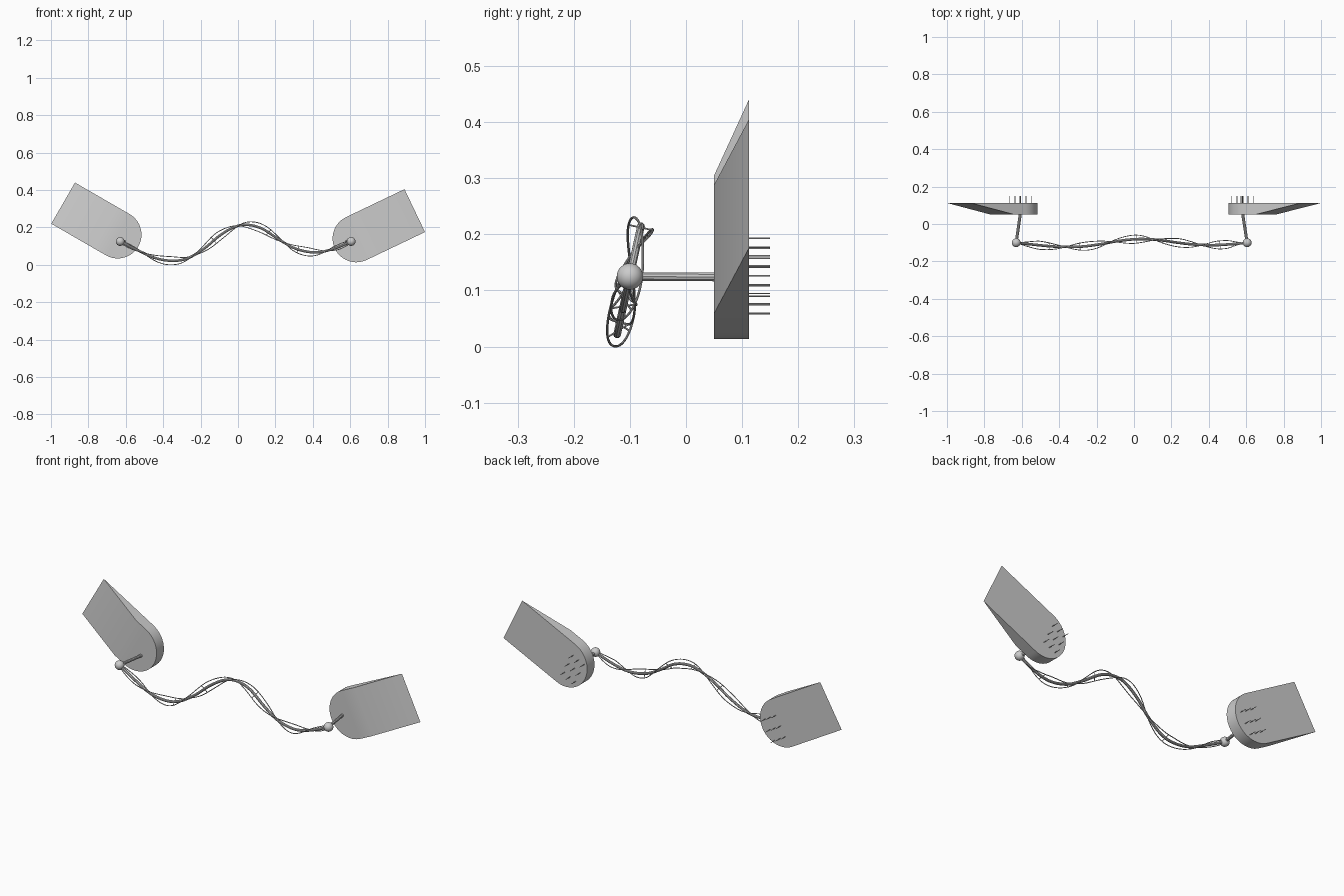
import bpy, bmesh, math
from mathutils import Vector

if "Cube" in bpy.data.objects:
    bpy.data.objects.remove(bpy.data.objects["Cube"])


def tube(name, pts, r, res=3):
    # round tube along a list of points
    cu = bpy.data.curves.new(name, 'CURVE')
    cu.dimensions = '3D'
    cu.bevel_depth = r
    cu.bevel_resolution = res
    cu.use_fill_caps = True
    sp = cu.splines.new('POLY')
    sp.points.add(len(pts) - 1)
    for p, c in zip(sp.points, pts):
        p.co = (*c, 1)
    ob = bpy.data.objects.new(name, cu)
    bpy.context.collection.objects.link(ob)
    bpy.ops.object.select_all(action='DESELECT')
    ob.select_set(True)
    bpy.context.view_layer.objects.active = ob
    bpy.ops.object.convert(target='MESH')
    bpy.ops.object.shade_smooth_by_angle()
    return ob


Y0, Y1, W, RAMP = 0.05, 0.112, 0.127, 0.27


def pad(name, start, axis, length):
    # wedge-ended slab with a round inner end; start = middle of the thin edge
    a = Vector((axis[0], 0, axis[1])).normalized()
    s = Vector((-a.z, 0, a.x))
    o = Vector((start[0], 0, start[1]))
    n = 32
    prof = [(RAMP, -W)]
    for i in range(n + 1):
        t = -math.pi / 2 + math.pi * i / n
        prof.append((length + W * math.cos(t), W * math.sin(t)))
    prof.append((RAMP, W))
    bm = bmesh.new()

    def v(u, w, y):
        return bm.verts.new(o + a * u + s * w + Vector((0, y, 0)))
    front = [v(u, w, Y0) for u, w in prof]
    back = [v(u, w, Y1) for u, w in prof]
    e0, e1 = v(0, -W, Y1), v(0, W, Y1)
    bm.faces.new(front)
    bm.faces.new([e0] + back + [e1])
    bm.faces.new([e0, e1, front[-1], front[0]])
    bm.faces.new([e0, front[0], back[0]])
    bm.faces.new([e1, back[-1], front[-1]])
    for i in range(len(prof) - 1):
        bm.faces.new([front[i], front[i + 1], back[i + 1], back[i]])
    bmesh.ops.recalc_face_normals(bm, faces=bm.faces)
    me = bpy.data.meshes.new(name)
    bm.to_mesh(me)
    bm.free()
    ob = bpy.data.objects.new(name, me)
    bpy.context.collection.objects.link(ob)
    bpy.ops.object.select_all(action='DESELECT')
    ob.select_set(True)
    bpy.context.view_layer.objects.active = ob
    bpy.ops.object.shade_smooth_by_angle()
    return a, s


# pads, rear pins, posts and ball joints
sides = [("left", (-0.935, 0.33), (0.866, -0.5), 0.337, (-0.63, 0.125), (-0.607, 0.126)),
         ("right", (0.945, 0.29), (-0.902, -0.431), 0.346, (0.605, 0.125), (0.58, 0.126))]
for name, start, axis, length, ball, pins in sides:
    a, s = pad(name + "_pad", start, axis, length)
    for i in (-1, 0, 1):
        for j in (-1, 0, 1):
            c = Vector((pins[0], 0, pins[1])) + a * 0.036 * i + s * 0.057 * j
            tube(name + "_pin", [(c.x, Y1 - 0.01, c.z), (c.x, 0.15, c.z)], 0.0015, 1)
    tube(name + "_post", [(ball[0], -0.1, ball[1]), (pins[0], Y0 + 0.01, 0.124)], 0.008)
    bpy.ops.mesh.primitive_uv_sphere_add(segments=32, ring_count=16, radius=0.0235,
                                         location=(ball[0], -0.1, ball[1]))
    bpy.context.object.name = name + "_ball"
    bpy.ops.object.shade_smooth()

# wavy core path lying in a tilted plane
ctrl = [(-.63, .125), (-.54, .08), (-.44, .036), (-.35, .022), (-.27, .035), (-.18, .088),
        (-.1, .155), (-.02, .202), (.05, .214), (.13, .193), (.22, .135), (.3, .09),
        (.38, .069), (.45, .07), (.53, .093), (.605, .125)]
P = [Vector((x, -0.1 + (z - 0.125) * 0.22, z)) for x, z in ctrl]
P = [2 * P[0] - P[1]] + P + [2 * P[-1] - P[-2]]
path = []
for k in range(1, len(P) - 2):
    p0, p1, p2, p3 = P[k - 1:k + 3]
    for i in range(8):
        t = i / 8
        path.append(0.5 * (2 * p1 + (p2 - p0) * t + (2 * p0 - 5 * p1 + 4 * p2 - p3) * t * t
                           + (3 * p1 - p0 - 3 * p2 + p3) * t ** 3))
path.append(P[-2])
tube("cable_core", path, 0.007)

# two thin wires twisted around the core
normal = Vector((0, 1, -0.22)).normalized()
N = len(path) - 1
wires = [[], []]
for i, p in enumerate(path):
    tan = (path[min(i + 1, N)] - path[max(i - 1, 0)]).normalized()
    side = tan.cross(normal).normalized()
    f = i / N
    r = 0.022 * min(1, 8 * f + 0.3, 8 * (1 - f) + 0.3)
    for k in (0, 1):
        t = 2 * math.pi * 2.5 * f + math.pi * k
        wires[k].append(p + r * (side * math.cos(t) + normal * math.sin(t)))
for w in wires:
    tube("twisted_wire", w, 0.0022, 2)

# small crossbars tying the wires to the core
for k in range(1, 8):
    i = round(N * k / 8)
    tube("wire_tie", [wires[0][i], wires[1][i]], 0.0018, 1)
